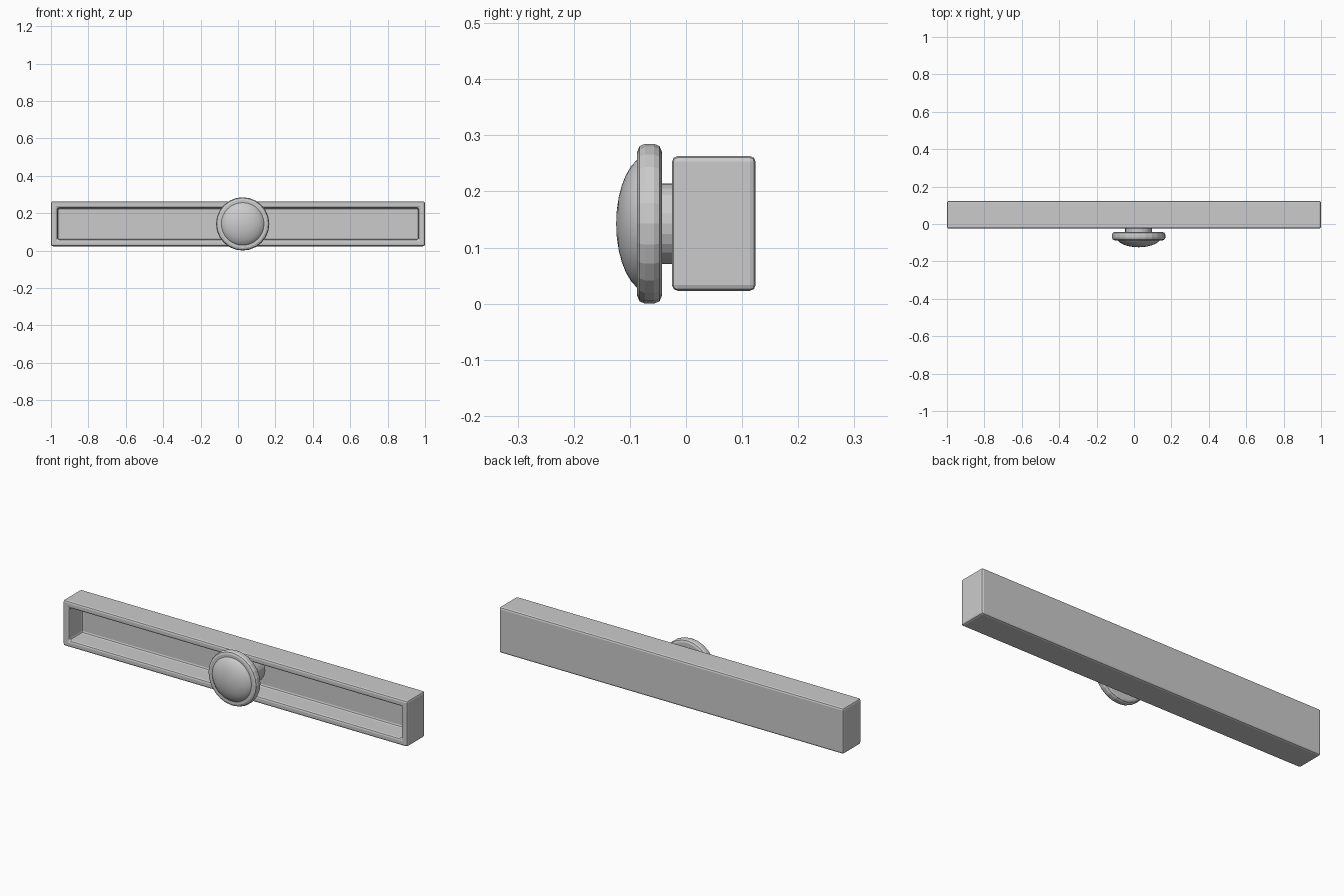
import bpy, bmesh, math

if "Cube" in bpy.data.objects:
    bpy.data.objects.remove(bpy.data.objects["Cube"])

KX, KZ = 0.025, 0.1425  # knob centre


def finish(name, bm, bevel=0.0, smooth=None):
    bmesh.ops.recalc_face_normals(bm, faces=bm.faces)
    mesh = bpy.data.meshes.new(name)
    bm.to_mesh(mesh)
    bm.free()
    ob = bpy.data.objects.new(name, mesh)
    bpy.context.collection.objects.link(ob)
    if bevel:
        m = ob.modifiers.new("bevel", 'BEVEL')
        m.width, m.segments = bevel, 2
        m.limit_method = 'ANGLE'
        m.angle_limit = math.radians(40)
    if smooth:
        bpy.ops.object.select_all(action='DESELECT')
        ob.select_set(True)
        bpy.context.view_layer.objects.active = ob
        bpy.ops.object.shade_smooth_by_angle(angle=math.radians(smooth))
    return ob


def lathe(name, profile, sides, smooth=None):
    """Spin (radius, y) points around the knob's front-to-back axis."""
    bm = bmesh.new()
    rings = []
    for r, y in profile:
        if r == 0:
            rings.append([bm.verts.new((KX, y, KZ))] * sides)
        else:
            rings.append([bm.verts.new((KX + r * math.sin(2 * math.pi * i / sides), y,
                                        KZ + r * math.cos(2 * math.pi * i / sides)))
                          for i in range(sides)])
    for a, b in zip(rings, rings[1:]):
        for i in range(sides):
            j = (i + 1) % sides
            bm.faces.new(list(dict.fromkeys((a[i], a[j], b[j], b[i]))))
    return finish(name, bm, smooth=smooth)


# Slider housing: long bar with a recessed channel in the front
bm = bmesh.new()
bmesh.ops.create_cube(bm, size=1)
for v in bm.verts:
    v.co = (v.co.x * 2, 0.0495 + v.co.y * 0.149, 0.143 + v.co.z * 0.24)
front = min(bm.faces, key=lambda f: f.calc_center_median().y)
bmesh.ops.inset_region(bm, faces=[front], thickness=0.05)
for v in bmesh.ops.extrude_discrete_faces(bm, faces=[front])['faces'][0].verts:
    v.co.y += 0.11
finish("slider_housing", bm, bevel=0.01)

# Stem joining the knob to the channel floor
lathe("knob_stem", [(0, -0.05), (0.072, -0.05), (0.072, 0.087), (0, 0.087)], 24)

# Rim disc with rounded edges
B, R = 0.014, 0.1425
lathe("knob_rim", [(0, -0.087), (R - B, -0.087), (R - B * 0.3, -0.087 + B * 0.3), (R, -0.087 + B),
                   (R, -0.043 - B), (R - B * 0.3, -0.043 - B * 0.3), (R - B, -0.043), (0, -0.043)], 24)

# Domed cap: flattened half sphere
steps = 8
dome = [(0.123 * math.sin(math.pi / 2 * k / steps) if k else 0,
         -0.065 - 0.0595 * math.cos(math.pi / 2 * k / steps)) for k in range(steps + 1)]
lathe("knob_cap", dome + [(0, -0.065)], 32, smooth=30)
